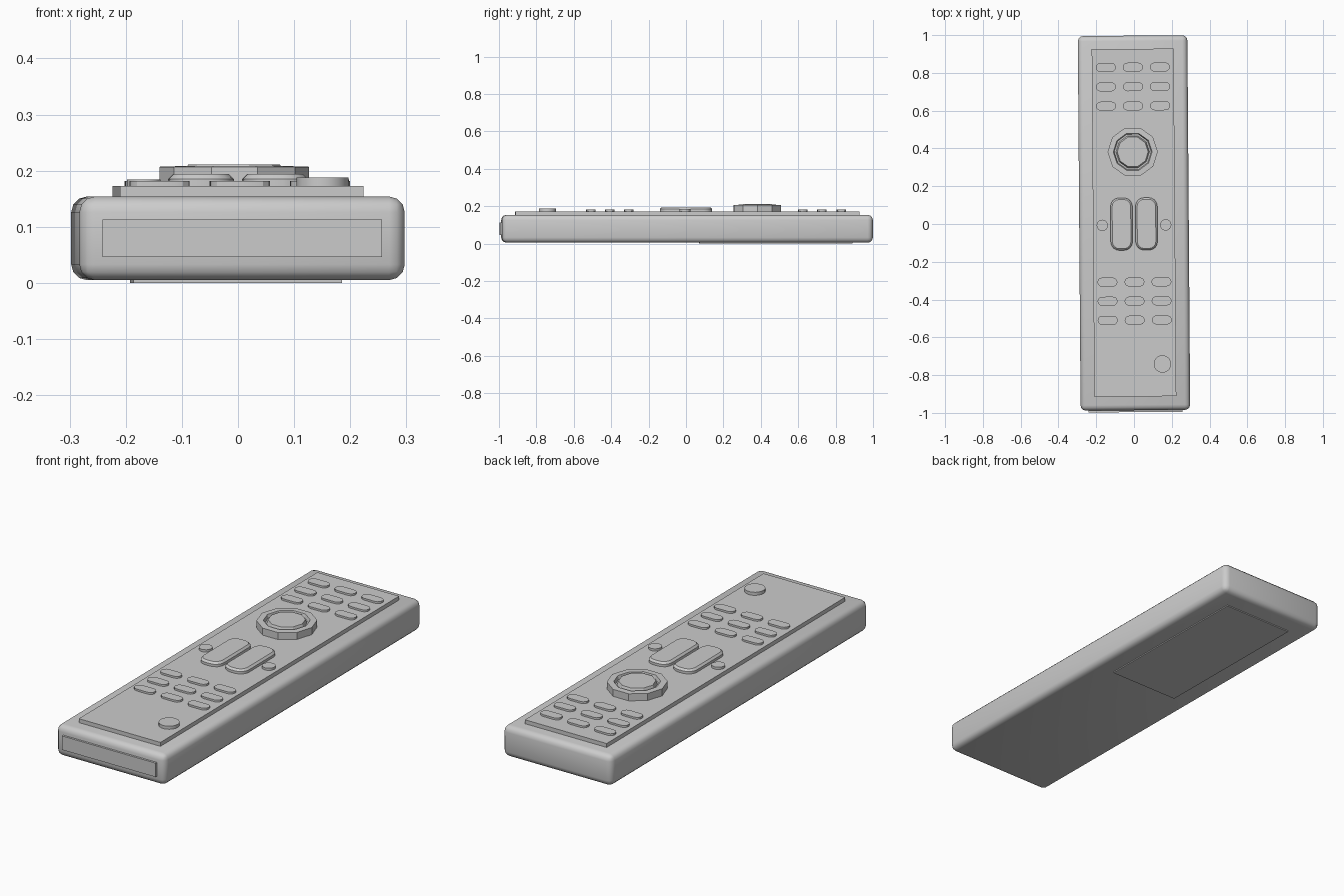
import bpy, bmesh
from math import pi, cos, sin
from mathutils import Matrix

if "Cube" in bpy.data.objects:
    bpy.data.objects.remove(bpy.data.objects["Cube"])

YAW = Matrix.Rotation(0.0075, 4, 'Z')   # the whole remote sits very slightly turned


def finish(name, bm, smooth=True):
    bmesh.ops.recalc_face_normals(bm, faces=bm.faces)
    bm.transform(YAW)
    me = bpy.data.meshes.new(name)
    bm.to_mesh(me)
    bm.free()
    ob = bpy.data.objects.new(name, me)
    bpy.context.collection.objects.link(ob)
    if smooth:
        bpy.ops.object.select_all(action='DESELECT')
        ob.select_set(True)
        bpy.context.view_layer.objects.active = ob
        bpy.ops.object.shade_smooth_by_angle(angle=pi / 6)
    return ob


def box(name, x, y, z, bevel=0, segs=3):
    bm = bmesh.new()
    bmesh.ops.create_cube(bm, size=1)
    for v in bm.verts:
        v.co = [(r[0] + r[1]) / 2 + c * (r[1] - r[0]) for r, c in zip((x, y, z), v.co)]
    if bevel:
        bmesh.ops.bevel(bm, geom=bm.edges[:], offset=bevel, segments=segs,
                        profile=0.5, affect='EDGES')
    return finish(name, bm, bool(bevel))


def rounded_outline(cx, cy, hx, hy, r, n):
    pts = []
    for q, (sx, sy) in enumerate(((1, 1), (-1, 1), (-1, -1), (1, -1))):
        for i in range(n + 1):
            a = (q + i / n) * pi / 2
            pts.append((cx + sx * (hx - r) + r * cos(a), cy + sy * (hy - r) + r * sin(a)))
    return pts


def button(name, cx, cy, hx, hy, r, top, n=3, chamfer=0):
    bm = bmesh.new()
    layers = [(0, 0.165), (0, top - chamfer)]
    if chamfer:
        layers.append((chamfer, top))
    rings = [[bm.verts.new((x, y, z)) for x, y in
              rounded_outline(cx, cy, hx - d, hy - d, r - d, n)] for d, z in layers]
    for a, b in zip(rings, rings[1:]):
        for i in range(len(a)):
            j = (i + 1) % len(a)
            bm.faces.new((a[i], a[j], b[j], b[i]))
    bm.faces.new(rings[0])
    bm.faces.new(rings[-1])
    bmesh.ops.remove_doubles(bm, verts=bm.verts, dist=1e-5)
    return finish(name, bm)


# Case, raised keypad panel, front window and battery cover
box("case", (-0.29, 0.29), (-0.986, 0.997), (0.005, 0.154), 0.028)
box("keypad_panel", (-0.217, 0.217), (-0.913, 0.927), (0.14, 0.173))
box("front_window", (-0.249, 0.249), (-0.996, -0.96), (0.046, 0.113))
box("battery_cover", (-0.186, 0.186), (0.07, 0.89), (0.0, 0.02))

# Two blocks of small oval keys
for block, rows in (("upper", (0.83, 0.727, 0.625)), ("lower", (-0.307, -0.408, -0.509))):
    for r, y in enumerate(rows):
        for c, x in enumerate((-0.143, 0, 0.143)):
            button(f"{block}_key_{r}_{c}", x, y, 0.053, 0.024, 0.024, 0.182)

# Rocker keys with the small round keys beside them
for side, s in (("left", -1), ("right", 1)):
    button(f"{side}_rocker", s * 0.066, 0, 0.058, 0.139, 0.045, 0.194, 4, 0.009)
    button(f"{side}_round_key", s * 0.168, -0.006, 0.03, 0.03, 0.03, 0.184, 4)

# Power key
button("power_key", 0.145, -0.742, 0.046, 0.046, 0.046, 0.188, 5)

# Ten-sided navigation dial: ring, groove and centre key turned from one profile
profile = [(0.133, 0.165), (0.133, 0.207), (0.103, 0.208), (0.098, 0.192),
           (0.089, 0.192), (0.082, 0.211)]
bm = bmesh.new()
rings = [[bm.verts.new((-0.004 + r * cos(k * pi / 5), 0.382 + r * sin(k * pi / 5), z))
          for k in range(10)] for r, z in profile]
for a, b in zip(rings, rings[1:]):
    for i in range(10):
        j = (i + 1) % 10
        bm.faces.new((a[i], a[j], b[j], b[i]))
bm.faces.new(rings[0])
bm.faces.new(rings[-1])
finish("navigation_dial", bm, False)
